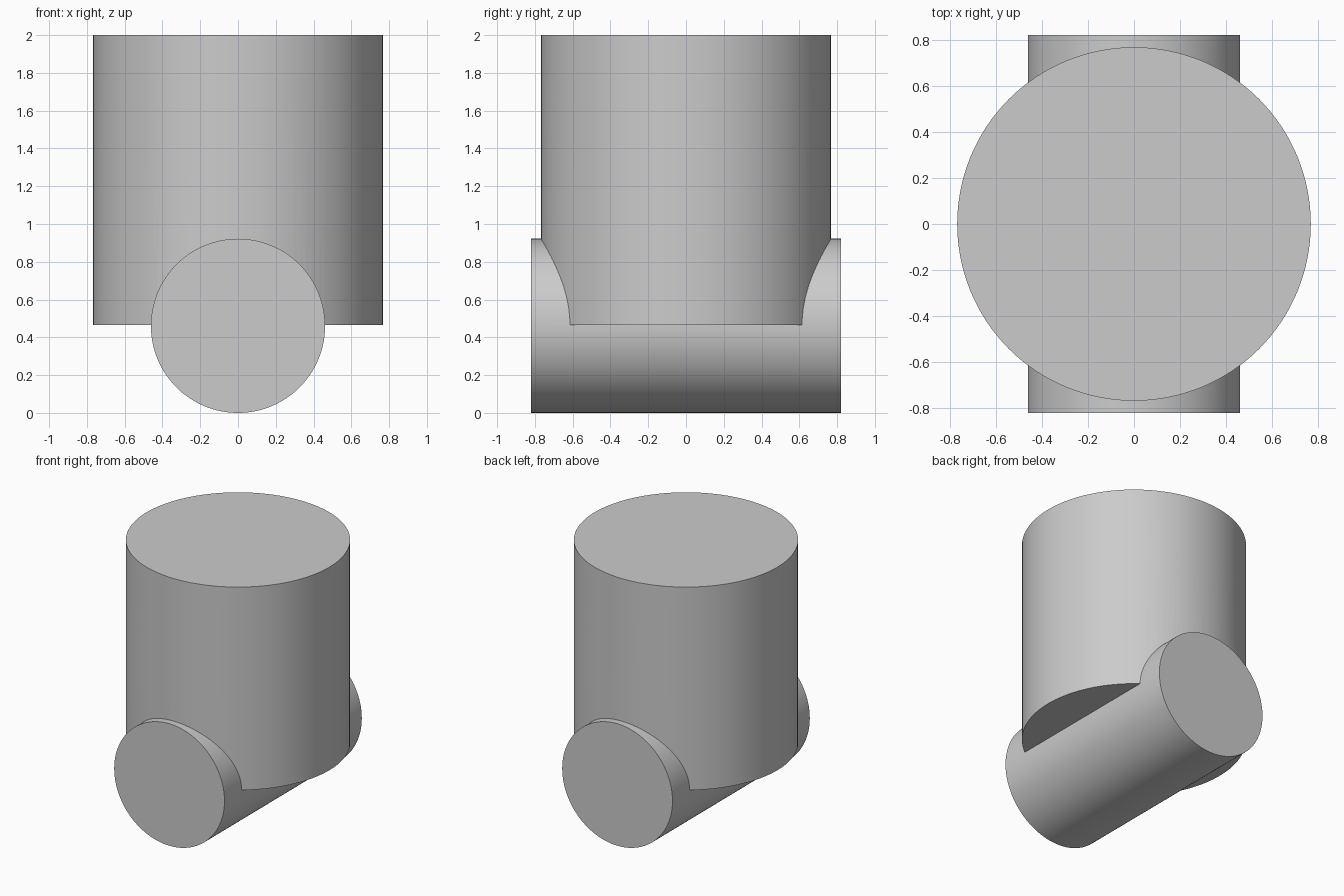
import bpy
import math

cube = bpy.data.objects.get("Cube")
if cube:
    bpy.data.objects.remove(cube, do_unlink=True)

# Single grey material
grey = bpy.data.materials.new("plain_grey")
grey.use_nodes = True
colour = (0.6, 0.6, 0.6, 1.0)
grey.diffuse_color = colour
grey.node_tree.nodes["Principled BSDF"].inputs["Base Color"].default_value = colour

TOP = 2.0
UPRIGHT_RADIUS = 0.768
UPRIGHT_BASE = 0.465
CROSS_RADIUS = 0.461
CROSS_LENGTH = 1.64


def cylinder(name, radius, length, centre_z, tilt=0.0):
    bpy.ops.mesh.primitive_cylinder_add(
        vertices=128, radius=radius, depth=length,
        location=(0, 0, centre_z), rotation=(tilt, 0, 0))
    part = bpy.context.object
    part.name = name
    part.data.materials.append(grey)
    return part


# Horizontal cylinder running front to back, resting on the ground
cross = cylinder("cross_cylinder", CROSS_RADIUS, CROSS_LENGTH, CROSS_RADIUS, math.pi / 2)

# Wide upright cylinder, its base level with the axis of the lower one
body = cylinder("joined_cylinders", UPRIGHT_RADIUS, TOP - UPRIGHT_BASE,
                (TOP + UPRIGHT_BASE) / 2)

# Fuse both into one solid
union = body.modifiers.new("union", "BOOLEAN")
union.operation = "UNION"
union.solver = "EXACT"
union.object = cross
bpy.ops.object.modifier_apply(modifier=union.name)
bpy.data.objects.remove(cross, do_unlink=True)

# Smooth round walls with crisp rims and seam
bpy.ops.object.select_all(action="DESELECT")
body.select_set(True)
bpy.context.view_layer.objects.active = body
bpy.ops.object.shade_smooth_by_angle(angle=math.radians(25))
